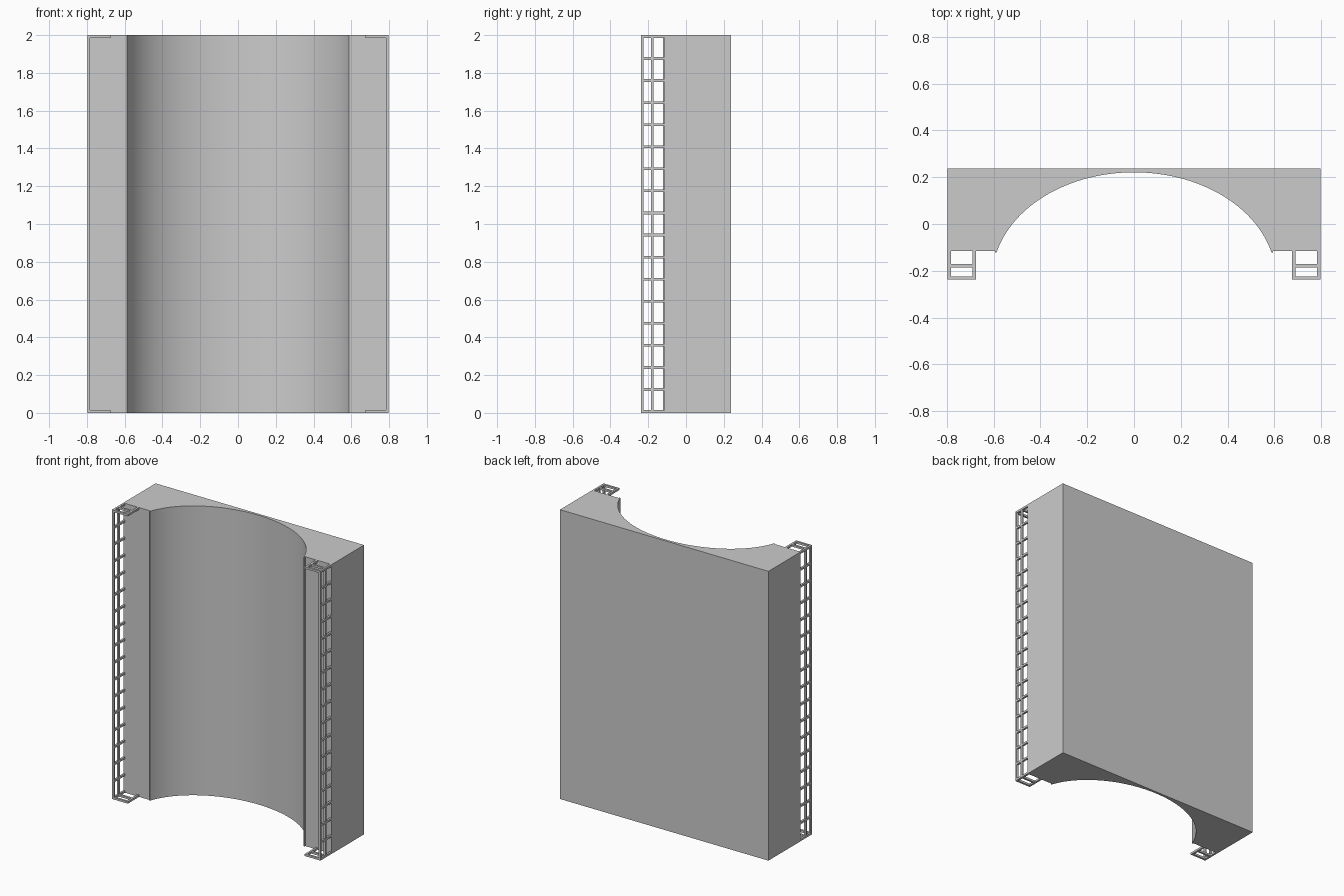
import bpy, bmesh, math

if "Cube" in bpy.data.objects:
    bpy.data.objects.remove(bpy.data.objects["Cube"], do_unlink=True)

grey = bpy.data.materials.new("plain grey")
grey.use_nodes = True
colour = (0.6, 0.6, 0.6, 1)
grey.diffuse_color = colour
grey.node_tree.nodes["Principled BSDF"].inputs["Base Color"].default_value = colour

HALF_W, BACK, FACE, FRONT, HEIGHT = 0.797, 0.238, -0.115, -0.238, 2.0
BAR = 0.014


def finish(name, bm):
    bmesh.ops.recalc_face_normals(bm, faces=bm.faces)
    mesh = bpy.data.meshes.new(name)
    bm.to_mesh(mesh)
    bm.free()
    mesh.materials.append(grey)
    obj = bpy.data.objects.new(name, mesh)
    bpy.context.collection.objects.link(obj)
    return obj


def box(bm, x, y, z):
    """Add a box spanning the given (low, high) pairs."""
    verts = bmesh.ops.create_cube(bm, size=1)["verts"]
    for v in verts:
        for i, (low, high) in enumerate((x, y, z)):
            v.co[i] = low if v.co[i] < 0 else high


# Block with an elliptical hollow and a small lip at each edge of it
centre_y, rx, ry = -0.235, 0.607, 0.456
start = math.asin((-0.122 - centre_y) / ry)
steps = 72
arc = []
for i in range(steps + 1):
    t = start + (math.pi - 2 * start) * i / steps
    arc.append((rx * math.cos(t), centre_y + ry * math.sin(t)))
lip = arc[0][0] + 0.007
profile = [(-HALF_W, FACE), (-HALF_W, BACK), (HALF_W, BACK), (HALF_W, FACE),
           (lip, FACE), (lip, arc[0][1])] + arc + [(-lip, arc[0][1]), (-lip, FACE)]
bm = bmesh.new()
base = bm.faces.new([bm.verts.new((x, y, 0)) for x, y in profile])
top = bmesh.ops.extrude_face_region(bm, geom=[base])["geom"]
bmesh.ops.translate(bm, vec=(0, 0, HEIGHT),
                    verts=[g for g in top if isinstance(g, bmesh.types.BMVert)])
body = finish("hollow_block", bm)
bpy.context.view_layer.objects.active = body
body.select_set(True)
bpy.ops.object.shade_smooth_by_angle(angle=math.radians(30))
body.select_set(False)

# Ladder frames on both outer edges, with a flat bracket at top and bottom
MID = -0.185
CELLS = 17
for side, name in ((1, "left"), (-1, "right")):
    def span(a, b):
        return tuple(sorted((side * a, side * b)))

    outer = span(HALF_W - BAR, HALF_W)

    bm = bmesh.new()
    for y in (FRONT, MID):
        box(bm, outer, (y, y + BAR), (0, HEIGHT))
    for i in range(CELLS + 1):
        z = (HEIGHT - BAR) * i / CELLS
        box(bm, outer, (FRONT, FACE), (z, z + BAR))
    finish(name + "_ladder", bm)

    bm = bmesh.new()
    for z in (0, HEIGHT - BAR):
        level = (z, z + BAR)
        box(bm, span(0.676, 0.676 + BAR), (FRONT, FACE), level)
        for y in (FRONT, MID):
            box(bm, span(0.676, HALF_W), (y, y + BAR), level)
    finish(name + "_end_brackets", bm)
